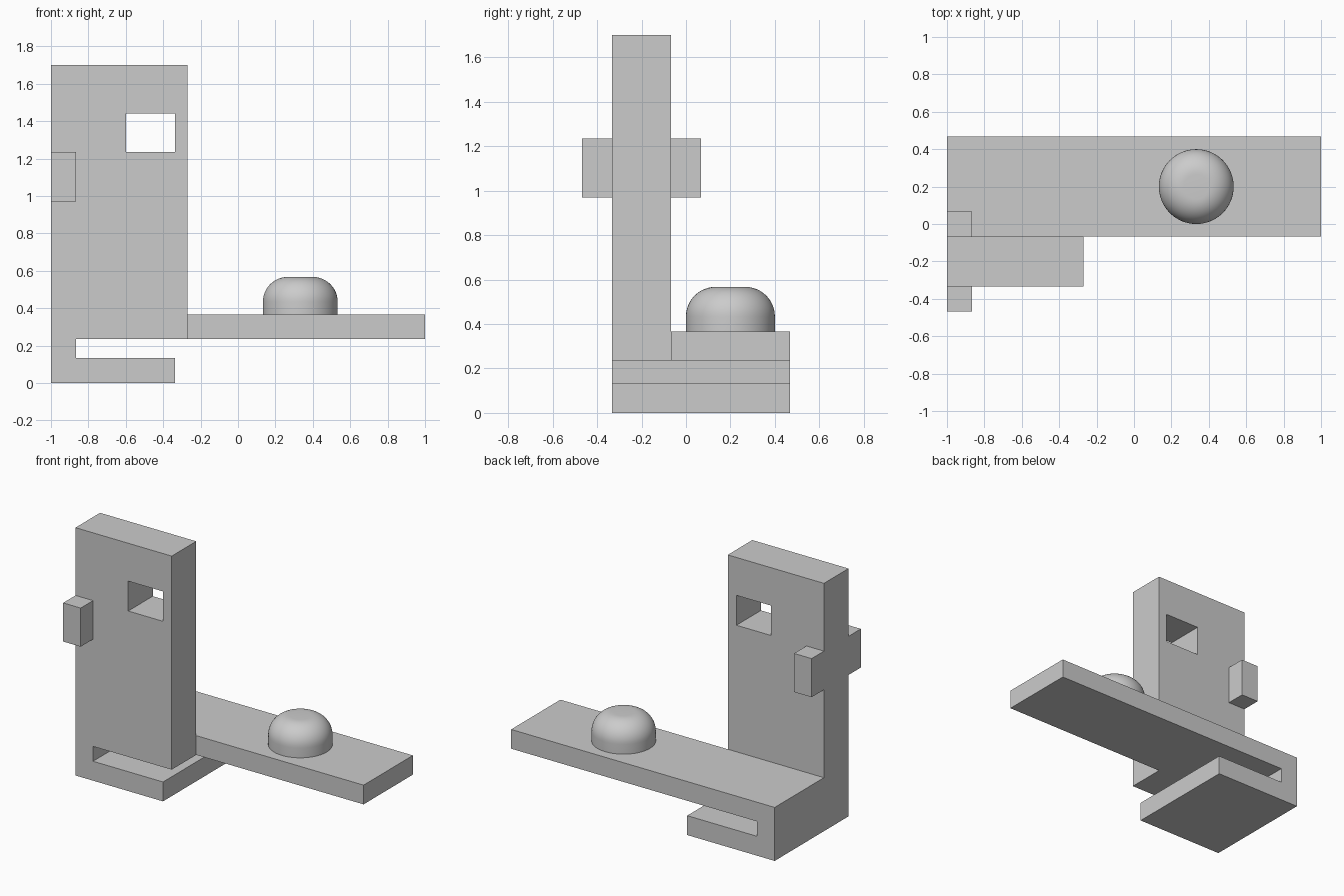
import bpy
import bmesh
from mathutils import Vector

if "Cube" in bpy.data.objects:
    bpy.data.objects.remove(bpy.data.objects["Cube"], do_unlink=True)

grey = bpy.data.materials.new("plain grey")
grey.use_nodes = True
colour = (0.6, 0.6, 0.6, 1)
grey.diffuse_color = colour
grey.node_tree.nodes["Principled BSDF"].inputs["Base Color"].default_value = colour


def finish(name, bm):
    bmesh.ops.recalc_face_normals(bm, faces=bm.faces)
    mesh = bpy.data.meshes.new(name)
    bm.to_mesh(mesh)
    bm.free()
    mesh.materials.append(grey)
    obj = bpy.data.objects.new(name, mesh)
    bpy.context.collection.objects.link(obj)
    return obj


def box(name, low, high):
    low, high = Vector(low), Vector(high)
    bm = bmesh.new()
    bmesh.ops.create_cube(bm, size=1)
    bmesh.ops.scale(bm, vec=high - low, verts=bm.verts)
    bmesh.ops.translate(bm, vec=(low + high) / 2, verts=bm.verts)
    return finish(name, bm)


def combine(target, other, operation):
    """Join or cut the other part, then remove it."""
    mod = target.modifiers.new(operation.title(), "BOOLEAN")
    mod.operation = operation
    mod.solver = "EXACT"
    mod.object = other
    bpy.context.view_layer.objects.active = target
    bpy.ops.object.modifier_apply(modifier=mod.name)
    bpy.data.objects.remove(other, do_unlink=True)


# Shared levels of the bracket
LEFT, SPINE = -1, -0.867
FRONT, MID, BACK = -0.333, -0.067, 0.467
FOOT, DECK, TOP = 0.133, 0.235, 1.7

# Bracket: upright, long deck, spine and foot joined into one solid
bracket = box("bracket", (LEFT, FRONT, DECK), (-0.27, MID, TOP))
parts = [
    box("deck", (LEFT, MID, DECK), (1, BACK, 0.367)),
    box("spine", (LEFT, FRONT, 0), (SPINE, BACK, DECK)),
    box("foot", (LEFT, FRONT, 0), (-0.336, BACK, FOOT)),
    box("side_lugs", (LEFT, -0.467, 0.97), (SPINE, 0.067, 1.235)),
]
for part in parts:
    combine(bracket, part, "UNION")

# Rectangular window through the upright
window = box("window_cutter", (-0.6, -0.6, 1.235), (-0.336, 0.2, 1.44))
combine(bracket, window, "DIFFERENCE")

# Rounded knob: a short cylinder with a deep rounded top edge
bm = bmesh.new()
bmesh.ops.create_cone(bm, cap_ends=True, segments=64, radius1=0.2, radius2=0.2, depth=0.2)
bmesh.ops.translate(bm, vec=(0.333, 0.2, 0.467), verts=bm.verts)
rim = [e for e in bm.edges if all(v.co.z > 0.5 for v in e.verts)]
bmesh.ops.bevel(bm, geom=rim, offset=0.133, segments=12, profile=0.5, affect="EDGES")
knob = finish("knob", bm)
bpy.ops.object.select_all(action="DESELECT")
knob.select_set(True)
bpy.context.view_layer.objects.active = knob
bpy.ops.object.shade_smooth_by_angle()
